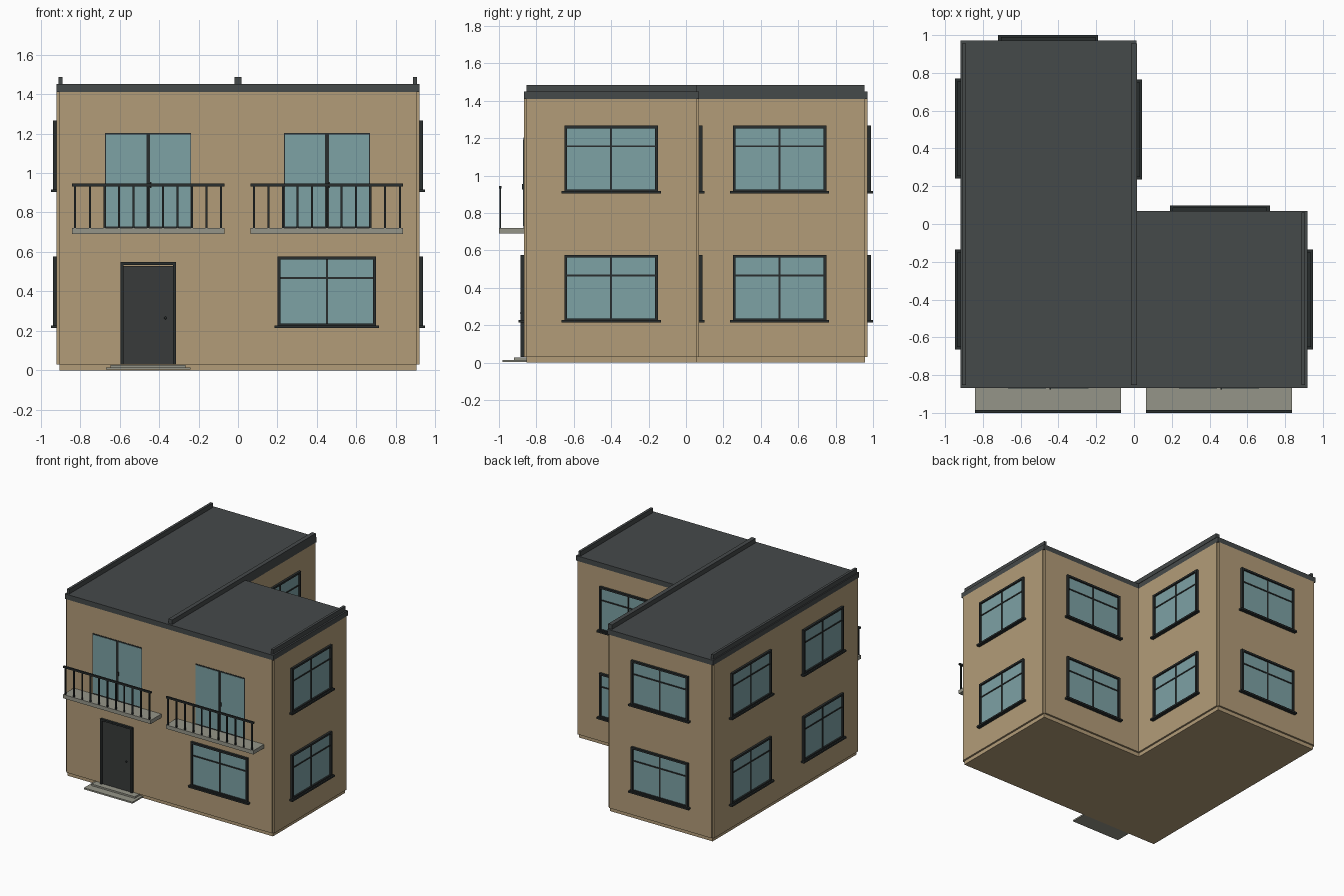
import bpy, bmesh, math
from mathutils import Matrix, Vector

if "Cube" in bpy.data.objects:
    bpy.data.objects.remove(bpy.data.objects["Cube"])


def material(name, color):
    m = bpy.data.materials.new(name)
    m.use_nodes = True
    m.diffuse_color = (*color, 1)
    bsdf = next(n for n in m.node_tree.nodes if n.type == "BSDF_PRINCIPLED")
    bsdf.inputs["Base Color"].default_value = (*color, 1)
    bsdf.inputs["Roughness"].default_value = 0.8
    return m


WALL = material("tan wall", (0.45, 0.335, 0.19))
ROOF = material("slate roof", (0.06, 0.067, 0.068))
FRAME = material("dark frame", (0.022, 0.027, 0.027))
GLASS = material("blue green glass", (0.205, 0.36, 0.375))
STONE = material("grey stone", (0.30, 0.30, 0.25))
DOOR = material("charcoal door", (0.04, 0.044, 0.043))


def finish(name, bm, mats, matrix=None):
    bmesh.ops.recalc_face_normals(bm, faces=bm.faces)
    mesh = bpy.data.meshes.new(name)
    bm.to_mesh(mesh)
    bm.free()
    for m in mats:
        mesh.materials.append(m)
    ob = bpy.data.objects.new(name, mesh)
    bpy.context.collection.objects.link(ob)
    if matrix:
        ob.matrix_world = matrix
    return ob


def add_box(bm, x, y, z, mat=0):
    """Box spanning the (low, high) pairs x, y and z."""
    size = [b - a for a, b in (x, y, z)]
    mid = [(a + b) / 2 for a, b in (x, y, z)]
    geo = bmesh.ops.create_cube(bm, size=1, matrix=Matrix.Translation(mid) @ Matrix.Diagonal((*size, 1)))
    for f in {f for v in geo["verts"] for f in v.link_faces}:
        f.material_index = mat


def box(name, x, y, z, mat):
    bm = bmesh.new()
    add_box(bm, x, y, z)
    return finish(name, bm, [mat])


def prism(name, outline, z0, z1, mat):
    bm = bmesh.new()
    face = bm.faces.new([bm.verts.new((x, y, z0)) for x, y in outline])
    top = bmesh.ops.extrude_face_region(bm, geom=[face])["geom"]
    bmesh.ops.translate(bm, vec=(0, 0, z1 - z0), verts=[v for v in top if isinstance(v, bmesh.types.BMVert)])
    return finish(name, bm, [mat])


def l_shape(grow):
    """Counter-clockwise L footprint, grown outward."""
    w, f, b, s = 0.905 + grow, -0.853 - grow, 0.957 + grow, 0.056 + grow
    return [(-w, f), (w, f), (w, s), (grow, s), (grow, b), (-w, b)]


# Building core, raised wall panels and roof slab
SKIN, WALL_TOP, ROOF_TOP = 0.014, 1.41, 1.45
core = l_shape(0)
prism("building_core", core, 0, WALL_TOP, WALL)
for i, a in enumerate(core):
    a, b = Vector(a), Vector(core[(i + 1) % len(core)])
    d = (b - a).normalized()
    out = Vector((d.y, -d.x)) * SKIN
    prism(f"wall_panel_{i + 1}", [a, a + out, b + out, b], 0.03, WALL_TOP, WALL)
prism("roof", l_shape(SKIN), WALL_TOP, ROOF_TOP, ROOF)

# Roof ridges
for name, x, half, back in (("left_end", -0.9, 0.01, 0.955), ("middle", 0, 0.017, 0.955), ("right_end", 0.896, 0.01, 0.06)):
    box(name + "_roof_ridge", (x - half, x + half), (-0.852, back), (ROOF_TOP, 1.486), ROOF)


# Windows, built facing -y and then turned to their wall
def window(name, x, y, turn, z):
    bm = bmesh.new()
    w, h, t, depth = 0.25, 0.355, 0.015, (-0.018, 0)
    for s in (-1, 1):
        add_box(bm, sorted((s * w, s * (w - t))), depth, (0, h))
    add_box(bm, (-w, w), depth, (h - t, h))
    add_box(bm, (-w, w), depth, (0, t))
    add_box(bm, (-w - 0.015, w + 0.015), (-0.029, 0), (-0.008, 0.005))
    add_box(bm, (-0.005, 0.005), (-0.01, 0), (t, h - t))
    add_box(bm, (t - w, w - t), (-0.01, 0), (0.24, 0.25))
    add_box(bm, (t - w, w - t), (-0.005, 0), (t, h - t), 1)
    finish(name, bm, [FRAME, GLASS],
           Matrix.Translation((x, y, z)) @ Matrix.Rotation(math.radians(turn), 4, "Z"))


FRONT, SIDE = -0.853 - SKIN, 0.905 + SKIN
walls = {
    "right_wing_side": (SIDE, -0.4, 90),
    "courtyard_side": (SKIN, 0.5, 90),
    "right_wing_back": (0.455, 0.056 + SKIN, 180),
    "left_wing_back": (-0.455, 0.957 + SKIN, 180),
    "left_side_front": (-SIDE, -0.4, -90),
    "left_side_rear": (-SIDE, 0.505, -90),
}
for name, (x, y, turn) in walls.items():
    for floor, z in (("lower", 0.222), ("upper", 0.912)):
        window(f"{name}_{floor}_window", x, y, turn, z)
window("front_window", 0.45, FRONT, 0, 0.222)


# Balconies with glazed doors and railings
for side, x in (("left", 0.45), ("right", -0.455)):
    box(f"{side}_balcony_slab", (x - 0.386, x + 0.386), (-1, FRONT + 0.005), (0.69, 0.72), STONE)
    bm = bmesh.new()
    add_box(bm, (x - 0.386, x + 0.386), (-1, -0.986), (0.932, 0.946))
    for i in range(11):
        bx = x + (i - 5) * 0.074
        add_box(bm, (bx - 0.005, bx + 0.005), (-0.998, -0.988), (0.72, 0.935))
    finish(f"{side}_balcony_railing", bm, [FRAME])
    bm = bmesh.new()
    add_box(bm, (x - 0.218, x + 0.218), (FRONT - 0.002, FRONT), (0.72, 1.203))
    for s in (-1, 1):
        add_box(bm, sorted((x + s * 0.01, x + s * 0.213)), (FRONT - 0.004, FRONT), (0.73, 1.194), 1)
    add_box(bm, (x + 0.008, x + 0.016), (FRONT - 0.01, FRONT), (0.925, 0.955))
    finish(f"{side}_balcony_door", bm, [FRAME, GLASS])

# Entrance door, frame, knob and steps
bm = bmesh.new()
for a, b in ((-0.596, -0.58), (-0.33, -0.314)):
    add_box(bm, (a, b), (FRONT - 0.018, FRONT), (0.03, 0.548))
add_box(bm, (-0.596, -0.314), (FRONT - 0.018, FRONT), (0.534, 0.548))
finish("entrance_door_frame", bm, [FRAME])
box("entrance_door", (-0.58, -0.33), (FRONT - 0.008, FRONT), (0.03, 0.528), DOOR)
bm = bmesh.new()
bmesh.ops.create_uvsphere(bm, u_segments=12, v_segments=8, radius=0.007,
                          matrix=Matrix.Translation((-0.368, FRONT - 0.013, 0.265)))
finish("entrance_door_knob", bm, [FRAME])
box("lower_step", (-0.67, -0.242), (-0.982, -0.85), (0.003, 0.015), STONE)
box("upper_step", (-0.645, -0.265), (-0.92, -0.85), (0.015, 0.028), STONE)
